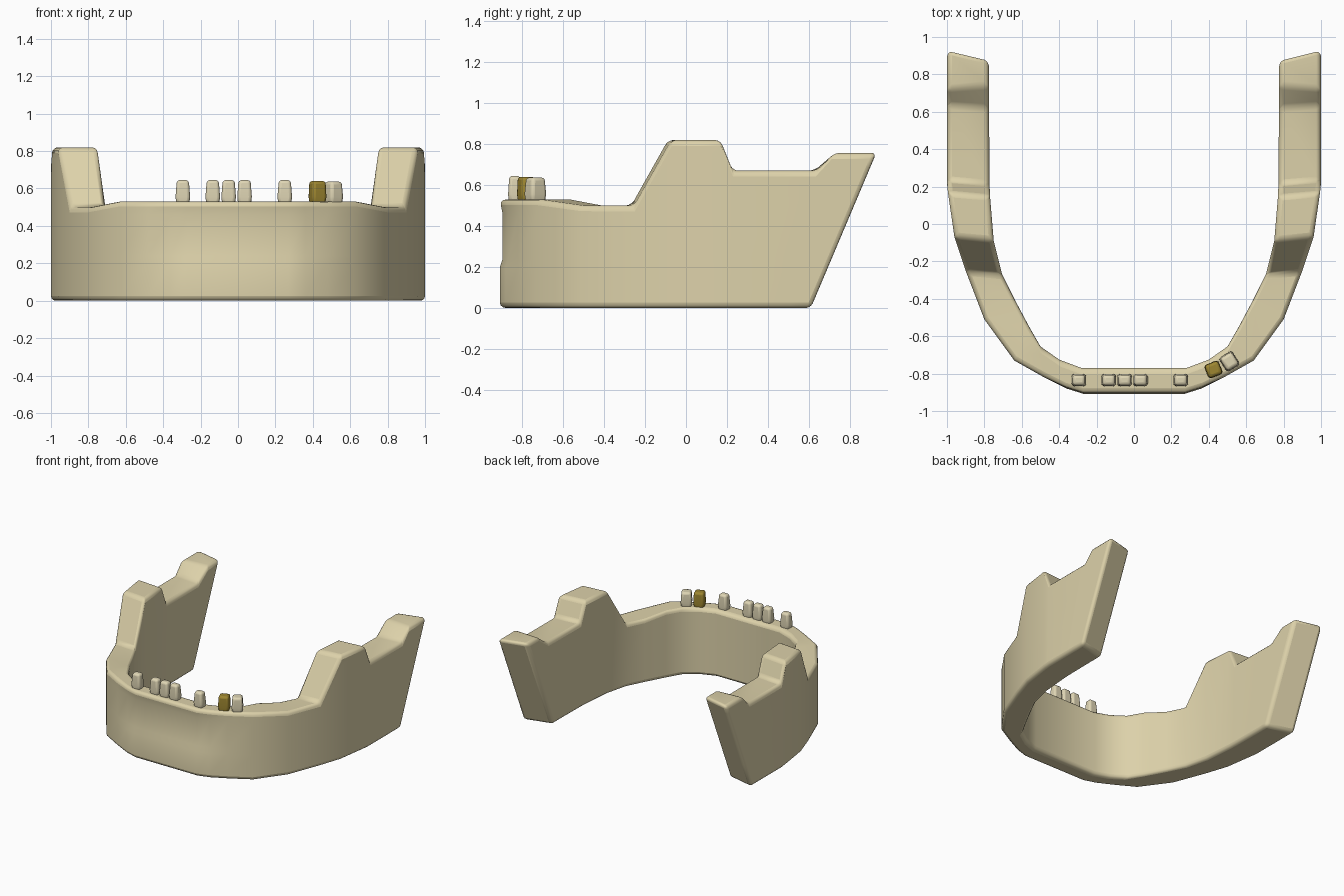
import bpy, bmesh, math
from mathutils import Vector

if "Cube" in bpy.data.objects:
    bpy.data.objects.remove(bpy.data.objects["Cube"])


def material(name, rgb):
    m = bpy.data.materials.new(name)
    m.diffuse_color = (*rgb, 1)
    m.use_nodes = True
    m.node_tree.nodes["Principled BSDF"].inputs["Base Color"].default_value = m.diffuse_color
    return m


bone = material("bone", (0.72, 0.64, 0.40))
enamel = material("enamel", (0.74, 0.67, 0.46))
gold = material("gold", (0.34, 0.24, 0.03))


def finish(bm, name, mat, width, segments, limit):
    bmesh.ops.recalc_face_normals(bm, faces=bm.faces)
    me = bpy.data.meshes.new(name)
    bm.to_mesh(me)
    bm.free()
    ob = bpy.data.objects.new(name, me)
    bpy.context.collection.objects.link(ob)
    me.materials.append(mat)
    b = ob.modifiers.new("rounding", 'BEVEL')
    b.width, b.segments = width, segments
    b.limit_method, b.angle_limit = 'ANGLE', math.radians(limit)
    bpy.ops.object.select_all(action='DESELECT')
    ob.select_set(True)
    bpy.context.view_layer.objects.active = ob
    bpy.ops.object.shade_smooth_by_angle(angle=math.radians(50))
    return ob


# Jaw half stations: outer x, y, inner x, y, top height, backward lean of the top, chin inset
stations = [
    (0.27, -0.908, 0.28, -0.77, 0.53, 0, 0.013),
    (0.36, -0.88, 0.40, -0.725, 0.53, 0, 0.013),
    (0.48, -0.82, 0.50, -0.655, 0.53, 0, 0),
    (0.64, -0.73, 0.56, -0.55, 0.53, 0, 0),
    (0.80, -0.51, 0.64, -0.40, 0.50, 0, 0),
    (0.90, -0.25, 0.705, -0.27, 0.50, 0, 0),
    (0.96, -0.07, 0.75, -0.09, 0.82, 0, 0),
    (0.995, 0.17, 0.77, 0.15, 0.82, 0, 0),
    (1.00, 0.23, 0.772, 0.21, 0.67, 0.01, 0),
    (1.00, 0.64, 0.775, 0.62, 0.67, 0.18, 0),
    (1.00, 0.72, 0.775, 0.74, 0.757, 0.22, 0),
    (1.00, 0.935, 0.775, 0.88, 0.757, 0.32, 0),
]


def section(bm, s, side):
    ox, oy, ix, iy, z, lean, inset = s
    ring = []
    # outer wall rows from bottom to top, then the inner wall
    for h, d in ((0, 0), (0.20, 0), (0.24, inset), (z - 0.07, inset), (z, 0)):
        ring.append((ox, oy + d - lean * (1 - h / z), h))
    ring.append((ix, iy, z))
    ring.append((ix, iy - lean, 0))
    return [bm.verts.new((side * x, y, h)) for x, y, h in ring]


bm = bmesh.new()
rings = [section(bm, s, -1) for s in reversed(stations)]
rings += [section(bm, s, 1) for s in stations]
for a, b in zip(rings, rings[1:]):
    for i in range(len(a)):
        j = (i + 1) % len(a)
        bm.faces.new((a[i], a[j], b[j], b[i]))
bm.faces.new(rings[0])
bm.faces.new(rings[-1])
finish(bm, "jawbone", bone, 0.042, 3, 35)


# Teeth: tapered rounded blocks, slightly pinched at the gum
def tooth(name, x, y, w, d, turn, mat, top=0.645, taper=0.82):
    bm = bmesh.new()
    rows = []
    for z, k in ((0.515, 0.88), (0.555, 1.0), (top, taper)):
        rows.append([bm.verts.new((sx * w / 2 * k, sy * d / 2 * k, z))
                     for sx, sy in ((-1, -1), (1, -1), (1, 1), (-1, 1))])
    for a, b in zip(rows, rows[1:]):
        for i in range(4):
            j = (i + 1) % 4
            bm.faces.new((a[i], a[j], b[j], b[i]))
    bm.faces.new(rows[0])
    bm.faces.new(rows[-1])
    ob = finish(bm, name, mat, 0.016, 3, 35)
    ob.location = Vector((x, y, 0))
    ob.rotation_euler.z = math.radians(turn)


for n, x in enumerate((-0.295, -0.135, -0.05, 0.035, 0.25)):
    tooth(f"front_tooth_{n + 1}", x, -0.835, 0.078, 0.066, 0, enamel)
tooth("gold_tooth", 0.425, -0.778, 0.082, 0.078, 22, gold, 0.64, 0.92)
tooth("side_tooth", 0.51, -0.735, 0.082, 0.088, 32, enamel, 0.637, 0.86)
